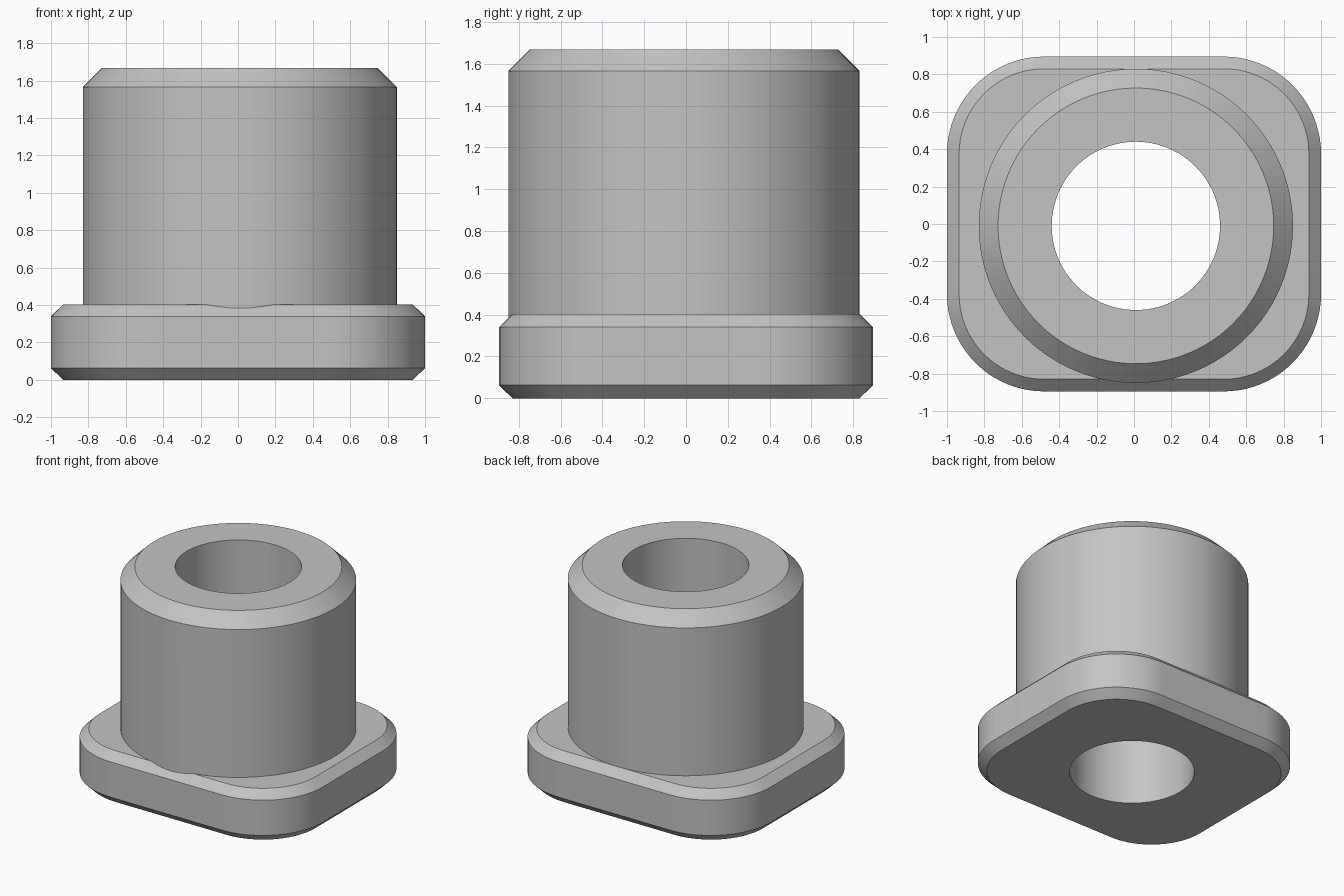
import bpy
import bmesh
from math import cos, sin, pi

cube = bpy.data.objects.get("Cube")
if cube:
    bpy.data.objects.remove(cube, do_unlink=True)

grey = bpy.data.materials.new("plain grey")
grey.use_nodes = True
colour = (0.55, 0.55, 0.55, 1)
grey.diffuse_color = colour
grey.node_tree.nodes["Principled BSDF"].inputs["Base Color"].default_value = colour

CENTRE = (0.01, -0.01)      # the sleeve axis sits slightly off the flange centre


def loft(name, rings):
    """Closed solid through equal-length rings of points."""
    bm = bmesh.new()
    loops = [[bm.verts.new(p) for p in ring] for ring in rings]
    n = len(loops[0])
    for a, b in zip(loops, loops[1:]):
        for i in range(n):
            j = (i + 1) % n
            bm.faces.new((a[i], a[j], b[j], b[i]))
    bm.faces.new(loops[0][::-1])
    bm.faces.new(loops[-1])
    bmesh.ops.recalc_face_normals(bm, faces=bm.faces)
    mesh = bpy.data.meshes.new(name)
    bm.to_mesh(mesh)
    bm.free()
    mesh.materials.append(grey)
    obj = bpy.data.objects.new(name, mesh)
    bpy.context.collection.objects.link(obj)
    return obj


def circle(radius, z, n=96):
    return [(CENTRE[0] + radius * cos(2 * pi * i / n),
             CENTRE[1] + radius * sin(2 * pi * i / n), z) for i in range(n)]


def rounded_rect(inset, z, half_x=1.0, half_y=0.895, radius=0.52, steps=20):
    points = []
    for k, (sx, sy) in enumerate([(1, 1), (-1, 1), (-1, -1), (1, -1)]):
        for i in range(steps + 1):
            a = (k + i / steps) * pi / 2
            points.append((sx * (half_x - radius) + (radius - inset) * cos(a),
                           sy * (half_y - radius) + (radius - inset) * sin(a), z))
    return points


def combine(target, other, operation):
    mod = target.modifiers.new(operation.lower(), 'BOOLEAN')
    mod.operation = operation
    mod.solver = 'EXACT'
    mod.object = other
    bpy.context.view_layer.objects.active = target
    bpy.ops.object.modifier_apply(modifier=mod.name)
    bpy.data.objects.remove(other, do_unlink=True)


# Rounded flange, chamfered on both rims
bushing = loft("flanged_bushing", [rounded_rect(i, z) for i, z in
               [(0.065, 0), (0, 0.063), (0, 0.34), (0.065, 0.403)]])

# Sleeve with chamfered top, then the bore through both
sleeve = loft("sleeve", [circle(r, z) for r, z in
              [(0.84, 0.2), (0.84, 1.565), (0.737, 1.668)]])
combine(bushing, sleeve, 'UNION')
bore = loft("bore_cutter", [circle(0.45, z) for z in (-0.2, 1.9)])
combine(bushing, bore, 'DIFFERENCE')

# Smooth round walls, crisp chamfer edges
bpy.ops.object.select_all(action='DESELECT')
bushing.select_set(True)
bpy.context.view_layer.objects.active = bushing
bpy.ops.object.shade_smooth_by_angle(angle=pi / 6)
